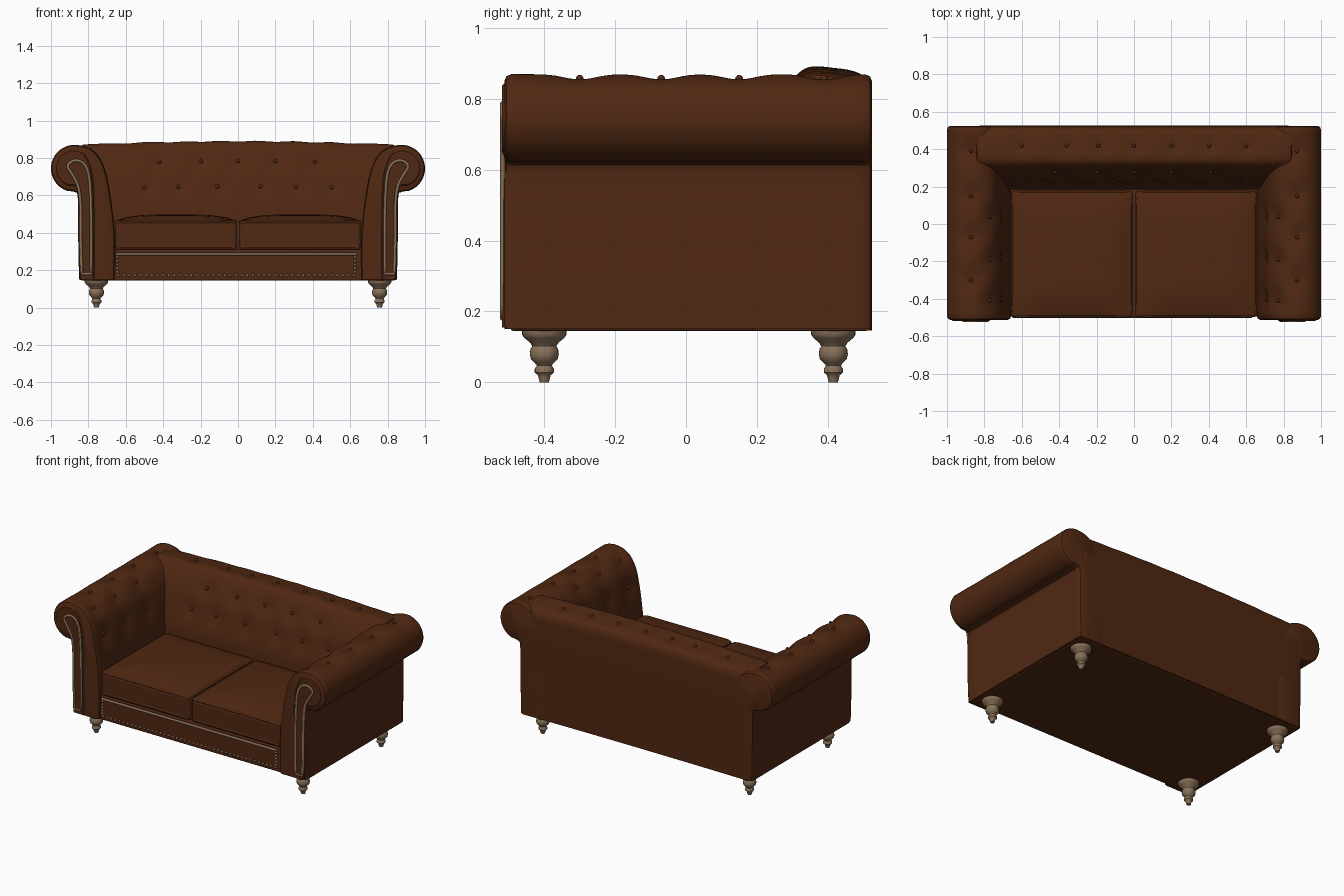
import bpy, bmesh, math
from mathutils import Vector

if "Cube" in bpy.data.objects:
    bpy.data.objects.remove(bpy.data.objects["Cube"])

def material(name, rgb):
    m = bpy.data.materials.new(name)
    m.diffuse_color = (*rgb, 1)
    m.use_nodes = True
    m.node_tree.nodes["Principled BSDF"].inputs["Base Color"].default_value = m.diffuse_color
    return m

LEATHER = material("brown leather", (0.080, 0.021, 0.006))
TAN = material("tan wood and studs", (0.25, 0.165, 0.10))

def finish(name, bm, mat, angle=40):
    bmesh.ops.recalc_face_normals(bm, faces=bm.faces)
    me = bpy.data.meshes.new(name)
    bm.to_mesh(me)
    bm.free()
    me.materials.append(mat)
    me.shade_smooth()
    me.set_sharp_from_angle(angle=math.radians(angle))
    ob = bpy.data.objects.new(name, me)
    bpy.context.collection.objects.link(ob)
    return ob

def spline(pts, n=6):
    """Smooth open curve through 2D points."""
    p = [Vector(q) for q in pts]
    p = [2 * p[0] - p[1]] + p + [2 * p[-1] - p[-2]]
    out = []
    for a, b, c, d in zip(p, p[1:], p[2:], p[3:]):
        for i in range(n):
            t = i / n
            out.append(0.5 * (2*b + (c-a)*t + (2*a-5*b+4*c-d)*t*t + (3*b-a-3*c+d)*t**3))
    return out + [p[-2]]

def normals(prof):
    out = []
    for i in range(len(prof)):
        t = (prof[min(i+1, len(prof)-1)] - prof[max(i-1, 0)]).normalized()
        out.append(Vector((-t.y, t.x)))
    return out

def loft(name, rings, mat):
    bm = bmesh.new()
    vs = [[bm.verts.new(p) for p in r] for r in rings]
    n = len(vs[0])
    for a, b in zip(vs, vs[1:]):
        for i in range(n):
            bm.faces.new((a[i], a[(i+1) % n], b[(i+1) % n], b[i]))
    bm.faces.new(vs[0])
    bm.faces.new(vs[-1])
    return finish(name, bm, mat)

def padded(name, pts, lo, hi, place, buttons, rnd=0.02):
    """Upholstered profile swept from lo to hi, dimpled at the buttons."""
    prof = spline(pts)
    nor = normals(prof)
    st = [(lo, rnd), (lo + rnd*0.3, rnd*0.3), (lo + rnd, 0)]
    st += [(lo + rnd + (hi-lo-2*rnd)*i/56, 0) for i in range(1, 56)]
    st += [(hi - rnd, 0), (hi - rnd*0.3, rnd*0.3), (hi, rnd)]
    rings = []
    for s, inset in st:
        ring = []
        for p, n in zip(prof, nor):
            d = inset
            for bs, bp in buttons:
                r2 = (s-bs)**2 + (p - Vector(bp)).length_squared
                d += 0.016 * math.exp(-r2 / 0.0036)
            q = p - n * d
            ring.append(place(s, q.x, max(q.y, 0.145)))
        rings.append(ring)
    loft(name, rings, LEATHER)
    # Covered buttons sit in the dimples
    for bs, bp in buttons:
        i = min(range(len(prof)), key=lambda k: (prof[k] - Vector(bp)).length)
        q = prof[i] - nor[i] * 0.013
        bm = bmesh.new()
        bmesh.ops.create_uvsphere(bm, u_segments=10, v_segments=6, radius=0.011)
        bmesh.ops.translate(bm, verts=bm.verts, vec=place(bs, q.x, q.y))
        finish(name + "_button", bm, LEATHER)

def tube(name, pts, r, mat, closed=True):
    cu = bpy.data.curves.new(name, 'CURVE')
    cu.dimensions = '3D'
    cu.bevel_depth = r
    cu.bevel_resolution = 2
    sp = cu.splines.new('POLY')
    sp.points.add(len(pts) - 1)
    for q, p in zip(sp.points, pts):
        q.co = (*p, 1)
    sp.use_cyclic_u = closed
    cu.use_fill_caps = True
    cu.materials.append(mat)
    bpy.context.collection.objects.link(bpy.data.objects.new(name, cu))

def box(name, lo, hi, bevel, crown=0.0):
    bm = bmesh.new()
    bmesh.ops.create_cube(bm, size=2)
    if crown:
        bmesh.ops.subdivide_edges(bm, edges=bm.edges[:], cuts=11, use_grid_fill=True)
    c = [(a+b)/2 for a, b in zip(lo, hi)]
    h = [(b-a)/2 for a, b in zip(lo, hi)]
    for v in bm.verts:
        u, w, t = v.co
        lift = crown * (1-u**4) * (1-w**4) if t > 0.99 else 0
        v.co = (c[0]+u*h[0], c[1]+w*h[1], c[2]+t*h[2]+lift)
    ob = finish(name, bm, LEATHER, 50)
    m = ob.modifiers.new("soft edges", 'BEVEL')
    m.width, m.segments, m.limit_method = bevel, 3, 'ANGLE'
    m.angle_limit = math.radians(50)
    return ob

# Base frame with front rail
box("base_frame", (-0.84, -0.495, 0.145), (0.84, 0.515, 0.31), 0.008)

# Backrest
back = [(0.185, 0.15), (0.185, 0.45), (0.205, 0.60), (0.25, 0.75), (0.30, 0.85), (0.345, 0.89),
        (0.42, 0.89), (0.485, 0.875), (0.518, 0.84), (0.525, 0.75), (0.525, 0.45), (0.525, 0.15)]
bb = [(x, (0.215, 0.64)) for x in (-0.5, -0.32, -0.11, 0.12, 0.31, 0.5)]
bb += [(x, (0.265, 0.785)) for x in (-0.42, -0.2, 0, 0.2, 0.41)]
bb += [(x, (0.42, 0.89)) for x in (-0.6, -0.36, -0.19, 0, 0.2, 0.4, 0.6)]
padded("backrest", back, -0.845, 0.845,
       lambda s, a, z: (s, a, z * (1 - 0.025 * (s / 0.845)**2)), bb)

def roll(cx, cz, r, a0, a1, n):
    return [(cx + r*math.cos(math.radians(a0 + (a1-a0)*i/n)),
             cz + r*math.sin(math.radians(a0 + (a1-a0)*i/n))) for i in range(n+1)]

# Rolled arms, front panels and stud trim
arm = [(0.66, 0.15), (0.657, 0.31), (0.665, 0.47), (0.70, 0.70), (0.745, 0.81), (0.80, 0.855)]
arm += roll(0.874, 0.744, 0.126, 95, -90, 9) + [(0.857, 0.59), (0.855, 0.4), (0.85, 0.15)]
ab = [(y, (0.87, 0.87)) for y in (-0.3, -0.07, 0.15, 0.39)]
ab += [(y, (0.693, 0.66)) for y in (-0.4, -0.18, 0.04)]
ab += [(y, (0.76, 0.83)) for y in (-0.41, -0.19, 0.04)]
panel = [(0.768, 0.155), (0.768, 0.45), (0.772, 0.65), (0.79, 0.76), (0.825, 0.825)]
panel += roll(0.878, 0.745, 0.098, 95, -95, 7) + [(0.851, 0.60), (0.85, 0.4), (0.847, 0.155)]
stud = [(0.785, 0.18), (0.785, 0.45), (0.79, 0.63), (0.803, 0.73), (0.835, 0.778), (0.88, 0.785),
        (0.91, 0.755), (0.885, 0.71), (0.855, 0.65), (0.842, 0.55), (0.84, 0.35), (0.835, 0.18)]
for s, side in ((1, "right"), (-1, "left")):
    padded(side + "_arm", arm, -0.513, 0.525, lambda t, a, z, s=s: (s * a, t, z), ab)
    pp = spline(panel, 4)
    pn = normals(pp)
    loft(side + "_arm_front_panel",
         [[(s*(p.x - n.x*d), y, p.y - n.y*d) for p, n in zip(pp, pn)]
          for y, d in ((-0.49, 0), (-0.513, 0), (-0.519, 0.006))], LEATHER)
    tube(side + "_arm_stud_trim", [(s*p.x, -0.517, p.y) for p in spline(stud, 4)], 0.008, TAN)

# Stud trim on the front rail: solid top, loose studs below and at the ends
tube("rail_top_trim", [(-0.65, -0.494, 0.286), (0.63, -0.494, 0.286)], 0.008, TAN, False)
bm = bmesh.new()
spots = [(-0.64 + 1.26*i/42, 0.172) for i in range(43)]
spots += [(x, 0.19 + 0.02*i) for x in (-0.645, 0.625) for i in range(5)]
for x, z in spots:
    vs = bmesh.ops.create_uvsphere(bm, u_segments=8, v_segments=5, radius=0.008)["verts"]
    bmesh.ops.translate(bm, verts=vs, vec=(x, -0.494, z))
finish("rail_studs", bm, TAN)

# Seat cushions with piping
for x0, x1, side in ((0.008, 0.655, "right"), (-0.655, -0.008, "left")):
    y0, y1 = -0.497, 0.175
    box(side + "_seat_cushion", (x0, y0, 0.308), (x1, y1, 0.465), 0.02, 0.033)
    r = 0.04
    loop = []
    for cx, cy, a in ((x1-r, y1-r, 0), (x0+r, y1-r, 90), (x0+r, y0+r, 180), (x1-r, y0+r, 270)):
        loop += [(px, py, 0.458) for px, py in roll(cx, cy, r - 0.004, a, a + 90, 5)]
    tube(side + "_cushion_piping", loop, 0.007, LEATHER)

# Turned legs
leg = [(0.013, 0), (0.016, 0.012), (0.018, 0.02), (0.027, 0.028), (0.027, 0.038), (0.021, 0.048),
       (0.028, 0.056), (0.038, 0.066), (0.041, 0.08), (0.039, 0.094), (0.034, 0.102),
       (0.040, 0.112), (0.056, 0.125), (0.063, 0.135), (0.063, 0.15)]
for x in (-0.757, 0.757):
    for y in (-0.4, 0.416):
        loft(("front" if y < 0 else "back") + "_leg",
             [[(x + r*math.cos(k*math.pi/12), y + r*math.sin(k*math.pi/12), z) for k in range(24)]
              for r, z in leg], TAN)
